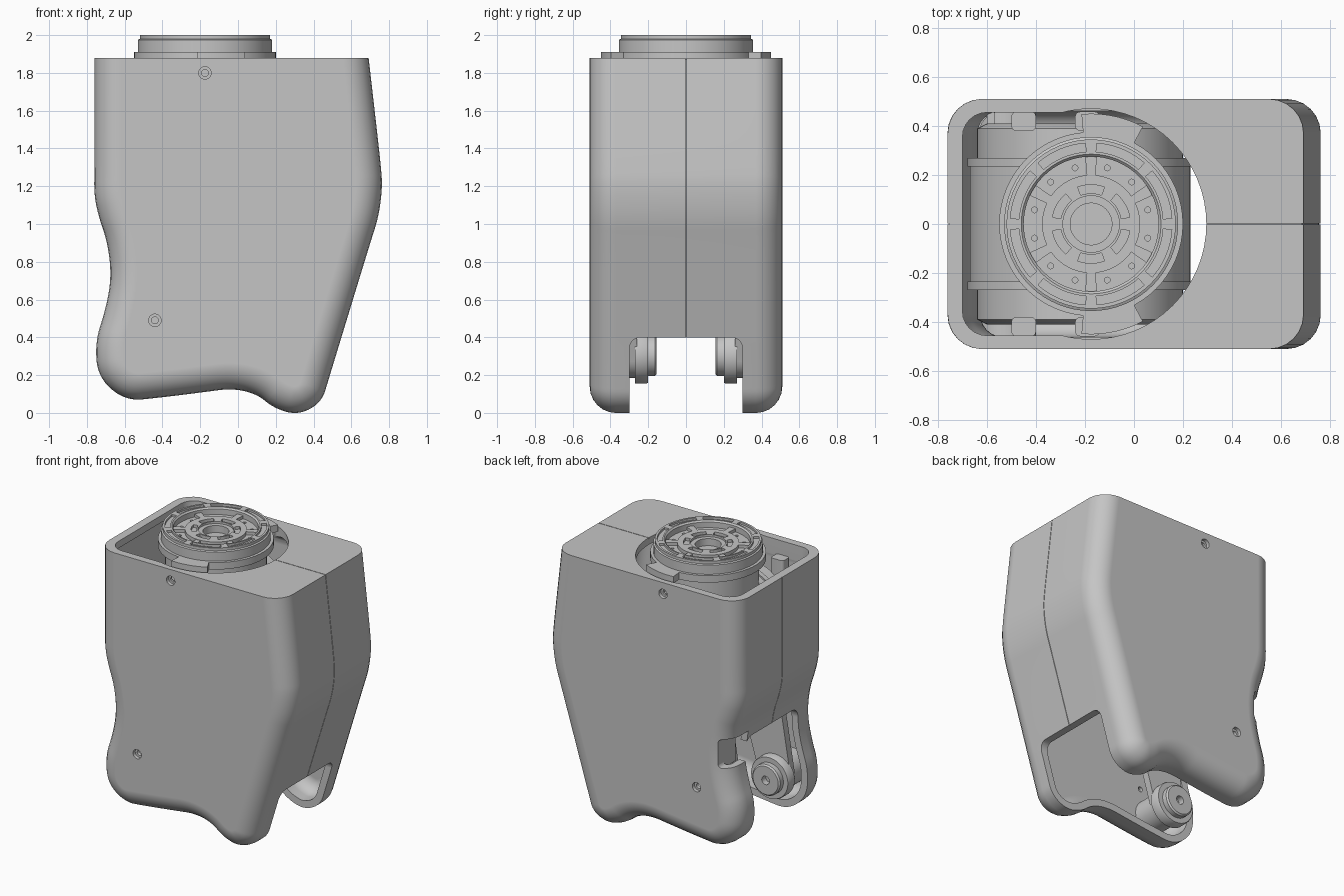
import bpy, bmesh, math
from mathutils import Vector

old = bpy.data.objects.get("Cube")
if old:
    bpy.data.objects.remove(old, do_unlink=True)

grey = bpy.data.materials.new("plain grey")
grey.use_nodes = True
grey.diffuse_color = (0.56, 0.56, 0.56, 1)
grey.node_tree.nodes["Principled BSDF"].inputs["Base Color"].default_value = grey.diffuse_color


def finish(name, bm):
    bmesh.ops.recalc_face_normals(bm, faces=bm.faces)
    me = bpy.data.meshes.new(name)
    bm.to_mesh(me)
    bm.free()
    me.materials.append(grey)
    ob = bpy.data.objects.new(name, me)
    bpy.context.collection.objects.link(ob)
    return ob


def loft(name, rings, closed=False):
    """Skin through equal rings; cap the ends, or join last to first."""
    bm = bmesh.new()
    loops = [[bm.verts.new(p) for p in ring] for ring in rings]
    n = len(rings[0])
    for a, b in zip(loops, loops[1:] + (loops[:1] if closed else [])):
        for i in range(n):
            j = (i + 1) % n
            bm.faces.new((a[i], a[j], b[j], b[i]))
    if not closed:
        bm.faces.new(loops[0])
        bm.faces.new(loops[-1])
    return finish(name, bm)


def lathe(name, prof, centre, axis="Z", closed=False, n=64):
    rings = []
    for r, h in prof:
        ring = []
        for i in range(n):
            c, s = r * math.cos(math.tau * i / n), r * math.sin(math.tau * i / n)
            ring.append(Vector(centre) + Vector((c, s, h) if axis == "Z" else (c, h, s)))
        rings.append(ring)
    return loft(name, rings, closed)


def box(name, x, y, z, bevel=0.0, along=None):
    """Box from ranges; bevel the edges running along one axis index."""
    bm = bmesh.new()
    bmesh.ops.create_cube(bm, size=1)
    for v in bm.verts:
        v.co = [r[0] + (c + 0.5) * (r[1] - r[0]) for c, r in zip(v.co, (x, y, z))]
    if bevel:
        edges = [e for e in bm.edges
                 if abs((e.verts[0].co - e.verts[1].co).normalized()[along]) > 0.9]
        bmesh.ops.bevel(bm, geom=edges, offset=bevel, segments=6, profile=0.5, affect="EDGES")
    return finish(name, bm)


def arc_block(name, c, r, deg, z, n=12):
    """Curved block between two radii, two angles and two heights."""
    rings = []
    for i in range(n + 1):
        a = math.radians(deg[0] + (deg[1] - deg[0]) * i / n)
        rings.append([(c[0] + q * math.cos(a), c[1] + q * math.sin(a), h)
                      for q, h in ((r[0], z[0]), (r[1], z[0]), (r[1], z[1]), (r[0], z[1]))])
    return loft(name, rings)


def cut(ob, cutter):
    mod = ob.modifiers.new("cut", "BOOLEAN")
    mod.operation, mod.solver, mod.object = "DIFFERENCE", "EXACT", cutter
    bpy.context.view_layer.objects.active = ob
    bpy.ops.object.modifier_apply(modifier=mod.name)
    bpy.data.objects.remove(cutter, do_unlink=True)


# Side outline of the casing, softened by corner cutting
def outline(top):
    pts = [(-.76, top), (-.76, 1.3), (-.762, 1.15), (-.735, 1.03), (-.69, .9), (-.67, .72),
           (-.70, .55), (-.757, .375), (-.741, .185), (-.595, .063), (-.42, .08),
           (-.18, .11), (-.03, .13), (.10, .10), (.19, .025), (.317, -.012), (.442, .053),
           (.483, .188), (.52, .31), (.70, .9), (.745, 1.04), (.765, 1.2), (.755, 1.32),
           (.735, 1.5), (.69 - (top - 1.88) * .11, top)]
    pts = [Vector(p) for p in pts]
    for _ in range(3):
        new = [pts[0]]
        for a, b in zip(pts, pts[1:]):
            new += [a.lerp(b, 0.25), a.lerp(b, 0.75)]
        pts = new + [pts[-1]]
    # keep the straight ends clear so that the outline can be inset
    return [pts[0]] + [p for p in pts[1:-1] if p.y < top - .25] + [pts[-1]]


def inset(pts, d):
    out = []
    for i, p in enumerate(pts):
        a = (p - pts[i - 1]).normalized()
        b = (pts[(i + 1) % len(pts)] - p).normalized()
        n1, n2 = Vector((-a.y, a.x)), Vector((-b.y, b.x))
        out.append(p + (n1 + n2) * d / max(0.3, 1 + n1.dot(n2)))
    return out


def rounded_slab(name, top, start, half, r, groove=False):
    """Outline extruded along y with rounded rims and an optional centre seam."""
    pts = outline(top)
    steps = [(start + r * (1 - math.cos(t)), half - r + r * math.sin(t))
             for t in [math.pi / 2 * k / 6 for k in range(7)]]
    levels = [(d, -y) for d, y in reversed(steps)]
    if groove:
        levels += [(0, -.002), (.008, -.002), (.008, .002), (0, .002)]
    levels += steps
    return loft(name, [[(p.x, y, p.y) for p in inset(pts, d)] for d, y in levels])


# Casing: hollow, open at the top, slotted between the two cheeks
casing = rounded_slab("casing", 2.2, 0, .51, .14, True)
cut(casing, box("top_trim", (-2, 2), (-2, 2), (1.88, 3)))
cut(casing, rounded_slab("cavity", 1.88, .05, .46, .09))
HX = -.175
cut(casing, lathe("round_opening", [(.47, 1.7), (.47, 2)], (HX, 0, 0)))
cut(casing, box("square_opening", (-.70, HX), (-.455, .455), (1.7, 2), .1, 2))
cut(casing, box("low_slot", (-1, 1), (-.3, .3), (-.5, .40), .06, 0))
cut(casing, box("rear_slot", (-1, -.4), (-.3, .3), (-.5, .82), .08, 0))
cut(casing, box("side_notch", (-1, -.60), (.28, .7), (.66, .87), .03, 1))
cut(casing, box("top_seam", (.2, .8), (-.002, .002), (1.872, 2)))
for s in (1, -1):
    for x, z in ((HX, 1.80), (-.44, .49)):
        cut(casing, lathe("screw_sink", [(.033, s * .485), (.033, s * .6)], (x, 0, z), "Y", n=24))
        cut(casing, lathe("screw_hole", [(.018, s * .4), (.018, s * .6)], (x, 0, z), "Y", n=24))
box("notch_liner", (-.60, -.57), (.30, .47), (.64, .89))

# Upper actuator with its output ring and hub
hub = lathe("output_ring", [(.085, 1.90), (.085, 1.96), (.115, 1.96), (.115, 1.975), (.20, 1.975),
                            (.20, 1.95), (.275, 1.95), (.275, 1.99), (.285, 2), (.345, 2),
                            (.345, 1.98), (.355, 1.975), (.355, 1.90)], (HX, 0, 0), closed=True)
for k in range(8):
    a = 45 * k
    cut(hub, arc_block("ring_pocket", (HX, 0), (.295, .33), (a + 4, a + 41), (1.985, 2.1)))
for k in range(6):
    a = 60 * k
    cut(hub, arc_block("hub_pocket", (HX, 0), (.125, .16), (a + 10, a + 50), (1.955, 2.1)))
    arc_block("hub_spoke", (HX, 0), (.19, .28), (a + 25, a + 35), (1.94, 1.972))
    for da in (-14, 14):
        t = math.radians(a + da)
        cut(hub, lathe("bolt_hole", [(.012, 1.93), (.012, 2.1)],
                       (HX + .238 * math.cos(t), .238 * math.sin(t), 0), n=12))
lathe("upper_actuator", [(.33, 1.4), (.33, 1.86), (.375, 1.86), (.375, 1.91), (.09, 1.91)], (HX, 0, 0))
for s in (1, -1):
    arc_block("flange_ear", (HX, 0), (.35, .45), (s * 62, s * 95), (1.86, 1.91))

# Cross actuator lying between the side walls
lathe("cross_actuator", [(.38, -.41), (.42, -.39), (.42, -.27), (.46, -.27), (.46, -.235), (.45, -.235),
                         (.45, .235), (.46, .235), (.46, .27), (.42, .27), (.42, .39), (.38, .41)],
      (-.22, 0, 1.3), "Y")
for s in (1, -1):
    for x in (-.45, -.19):
        box("mount_lug", (x - .05, x + .05), sorted((s * .38, s * .458)), (1.2, 1.78), .02, 2)

# Links and stepped pivots on the inside of each cheek
for s in (1, -1):
    bm = bmesh.new()
    for cx, cz, r in ((-.52, .31, .125), (-.36, 1.0, .17)):
        for i in range(40):
            t = math.tau * i / 40
            for y in (.26, .31):
                bm.verts.new((cx + r * math.cos(t), s * y, cz + r * math.sin(t)))
    bmesh.ops.convex_hull(bm, input=bm.verts)
    bmesh.ops.dissolve_limit(bm, angle_limit=.01, verts=bm.verts, edges=bm.edges)
    finish("link_arm", bm)
    lathe("pivot", [(r, s * y) for r, y in (
        (.03, .20), (.03, .155), (.10, .155), (.11, .165), (.11, .20), (.145, .20),
        (.15, .21), (.15, .27), (.12, .27), (.12, .47))], (-.52, 0, .305), "Y")

# Smooth shading with crisp edges and flat large faces
bpy.ops.object.select_all(action="DESELECT")
for ob in bpy.context.collection.objects:
    if ob.type == "MESH" and grey.name in ob.data.materials:
        ob.select_set(True)
        bpy.context.view_layer.objects.active = ob
bpy.ops.object.shade_smooth_by_angle(angle=math.radians(30))
casing.modifiers.new("flat_faces", "WEIGHTED_NORMAL").keep_sharp = True
